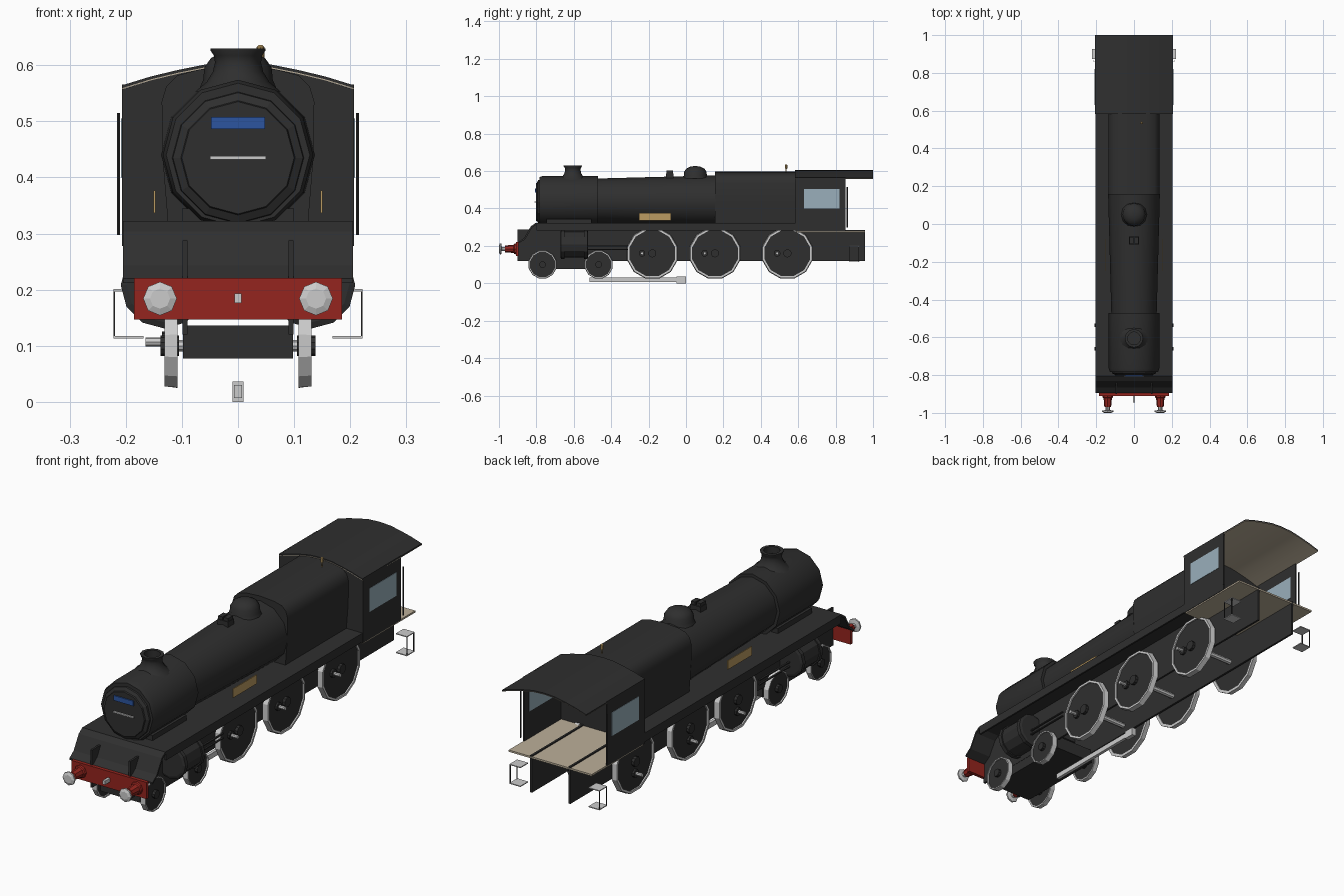
import bpy, bmesh
from math import sin, cos, pi, radians

if "Cube" in bpy.data.objects:
    bpy.data.objects.remove(bpy.data.objects["Cube"])


def material(name, *rgb):
    m = bpy.data.materials.new(name)
    m.diffuse_color = (*rgb, 1)
    m.use_nodes = True
    m.node_tree.nodes["Principled BSDF"].inputs["Base Color"].default_value = m.diffuse_color
    return m


BLACK = material("black_paint", 0.028, 0.028, 0.028)
RED = material("red_paint", 0.30, 0.018, 0.013)
BRASS = material("brass", 0.50, 0.33, 0.12)
CREAM = material("cream", 0.50, 0.43, 0.32)
BLUE = material("blue_plate", 0.025, 0.09, 0.35)
GLASS = material("glass", 0.32, 0.43, 0.50)
SIDES = ((-1, "left"), (1, "right"))


def finish(name, bm, mat, smooth=None):
    bmesh.ops.recalc_face_normals(bm, faces=bm.faces)
    me = bpy.data.meshes.new(name)
    bm.to_mesh(me)
    bm.free()
    ob = bpy.data.objects.new(name, me)
    bpy.context.collection.objects.link(ob)
    if mat:
        me.materials.append(mat)
    if smooth:
        bpy.ops.object.select_all(action='DESELECT')
        ob.select_set(True)
        bpy.context.view_layer.objects.active = ob
        bpy.ops.object.shade_smooth_by_angle(angle=radians(smooth))
    return ob


def prism(name, pts, axis, a, b, mat=BLACK, smooth=None):
    """Extrude a 2D outline along X (points are y,z) or Y (points are x,z)."""
    bm = bmesh.new()
    ends = [[bm.verts.new((t, p, q) if axis == 'X' else (p, t, q)) for p, q in pts] for t in (a, b)]
    for e in ends:
        bm.faces.new(e)
    n = len(pts)
    for i in range(n):
        j = (i + 1) % n
        bm.faces.new((ends[0][i], ends[0][j], ends[1][j], ends[1][i]))
    return finish(name, bm, mat, smooth)


def box(name, x, y, z, mat=BLACK):
    return prism(name, [(x[0], z[0]), (x[1], z[0]), (x[1], z[1]), (x[0], z[1])], 'Y', *y, mat)


def lathe(name, rings, n, axis, loc, mat=BLACK, ring=False, phase=0.0, smooth=None):
    """Loft rings of (radius, distance along axis, optional rise)."""
    bm = bmesh.new()
    loops = []
    for r, t, *rise in rings:
        dz = rise[0] if rise else 0
        loop = []
        for i in range(n):
            a = 2 * pi * i / n + phase
            u, v = r * sin(a), r * cos(a)
            p = {'X': (t, u, v), 'Y': (u, t, v), 'Z': (u, v, t)}[axis]
            loop.append(bm.verts.new((p[0] + loc[0], p[1] + loc[1], p[2] + loc[2] + dz)))
        loops.append(loop)
    pairs = list(zip(loops, loops[1:]))
    if ring:
        pairs.append((loops[-1], loops[0]))
    else:
        bm.faces.new(loops[0])
        bm.faces.new(loops[-1])
    for l0, l1 in pairs:
        for i in range(n):
            j = (i + 1) % n
            bm.faces.new((l0[i], l0[j], l1[j], l1[i]))
    return finish(name, bm, mat, smooth)


def mirrored(half):
    """Half outline from the lower right up to the centre line, completed on the left."""
    return half + [(-x, z) for x, z in reversed(half) if x > 0]


# Smokebox, door and boiler barrel
CZ = 0.44
lathe("smokebox", [(0.134, -0.47), (0.134, -0.765), (0.128, -0.783)], 12, 'Y', (0, 0, CZ), smooth=31)
lathe("smokebox_door", [(0.118, -0.78), (0.116, -0.79), (0.102, -0.797), (0.1, -0.803)], 12, 'Y', (0, 0, CZ - 0.005))
lathe("boiler", [(0.12, -0.48), (0.137, 0.16)], 12, 'Y', (0, 0, CZ), smooth=31)
box("door_plate", (-0.048, 0.048), (-0.808, -0.80), (0.486, 0.508), BLUE)
box("door_bar", (-0.05, 0.05), (-0.810, -0.80), (0.432, 0.438), None)
box("smokebox_saddle", (-0.1, 0.1), (-0.745, -0.505), (0.22, 0.345))

# Firebox with rounded shoulders
prism("firebox", mirrored([(0.125, 0.32), (0.134, 0.43), (0.136, 0.535), (0.128, 0.562),
                           (0.108, 0.582), (0.07, 0.592), (0, 0.597)]), 'Y', 0.155, 0.59, smooth=31)

# Boiler-top fittings
lathe("chimney", [(0.076, 0.553), (0.056, 0.57), (0.045, 0.588), (0.041, 0.605), (0.043, 0.617),
                  (0.049, 0.626), (0.049, 0.63), (0.034, 0.63), (0.034, 0.60)],
      12, 'Z', (0, -0.605, 0), smooth=40)
lathe("steam_dome", [(0.068, 0.56), (0.062, 0.574), (0.06, 0.596), (0.048, 0.613), (0.028, 0.623), (0.01, 0.626)],
      12, 'Z', (0, 0.05, 0), smooth=40)
box("top_feed", (-0.026, 0.026), (-0.108, -0.066), (0.56, 0.588))
for s, side in SIDES:
    box("top_feed_cap_" + side, (s * 0.003, s * 0.024), (-0.105, -0.069), (0.588, 0.602))
lathe("whistle", [(0.003, 0.59), (0.003, 0.612), (0.007, 0.614), (0.007, 0.632), (0.003, 0.636)],
      8, 'Z', (0.04, 0.535, 0), BRASS)

# Running board with sloping front, and its valances
prism("running_board", [(0.59, 0.322), (-0.805, 0.322), (-0.83, 0.304), (-0.865, 0.243), (-0.895, 0.22),
                        (-0.895, 0.212), (-0.86, 0.235), (-0.823, 0.298), (-0.80, 0.314), (0.59, 0.314)],
      'X', -0.205, 0.205)
for s, side in SIDES:
    box("valance_" + side, (s * 0.197, s * 0.205), (-0.80, 0.59), (0.283, 0.32))
    prism("main_frame_" + side, [(-0.9, 0.12), (-0.9, 0.288), (-0.84, 0.288), (-0.80, 0.316), (0.59, 0.316),
                                 (0.59, 0.285), (0.957, 0.285), (0.957, 0.12)], 'X', s * 0.09, s * 0.099)
    box("name_plate_" + side, (s * 0.147, s * 0.151), (-0.25, -0.08), (0.337, 0.377), BRASS)

    # Cylinders and slide bars
    lathe("cylinder_" + side, [(0.066, -0.672), (0.077, -0.668), (0.077, -0.65), (0.071, -0.65), (0.071, -0.545),
                               (0.077, -0.545), (0.077, -0.527), (0.066, -0.523)],
          12, 'Y', (s * 0.132, 0, 0.208))
    for z in (0.178, 0.198):
        box("slide_bar_" + side, (s * 0.14, s * 0.148), (-0.53, -0.31), (z, z + 0.005))

    # Cab side, window, handrail and step
    box("cab_side_" + side, (s * 0.201, s * 0.207), (0.585, 0.852), (0.278, 0.566))
    box("cab_window_" + side, (s * 0.1995, s * 0.2085), (0.63, 0.82), (0.40, 0.505), GLASS)
    lathe("cab_handrail_" + side, [(0.003, 0.297), (0.003, 0.515)], 6, 'Z', (s * 0.213, 0.862, 0))
    for z in (0.115, 0.199):
        box("cab_step_" + side, (s * 0.168, s * 0.222), (0.873, 0.927), (z - 0.002, z + 0.002), None)
    for y in (0.876, 0.924):
        box("step_hanger_" + side, (s * 0.219, s * 0.222), (y - 0.002, y + 0.002), (0.115, 0.2))

    # Buffers
    lathe("buffer_stock_" + side, [(0.03, -0.905), (0.027, -0.918), (0.022, -0.922), (0.018, -0.968)],
          8, 'Y', (s * 0.139, 0, 0.184), RED)
    lathe("buffer_head_" + side, [(0.011, -0.96), (0.011, -0.985), (0.03, -0.988), (0.03, -0.995), (0.018, -1.0)],
          8, 'Y', (s * 0.139, 0, 0.184), None)

# Cab front, roof and floor
arc = [(0.207, 0.563), (0.155, 0.579), (0.105, 0.591), (0.055, 0.601), (0, 0.604)]
prism("cab_front", mirrored([(0.203, 0.278)] + [(x * 0.98, z - 0.005) for x, z in arc]), 'Y', 0.585, 0.593)


def roof_sheet(name, top, bottom, mat):
    full = mirrored(arc)
    prism(name, [(x, z + top) for x, z in full] + [(x, z + bottom) for x, z in reversed(full)],
          'Y', 0.583, 1.0, mat, 31)


roof_sheet("cab_roof", 0.001, -0.004, BLACK)
roof_sheet("cab_ceiling", -0.004, -0.006, CREAM)
box("cab_floor", (-0.205, 0.205), (0.592, 0.957), (0.272, 0.28), CREAM)

# Buffer beam and coupling hook
box("buffer_beam", (-0.185, 0.185), (-0.91, -0.895), (0.147, 0.221), RED)
box("coupling_hook", (-0.006, 0.006), (-0.945, -0.905), (0.176, 0.193), None)


def wheel(name, s, y, z, r, hub):
    """Grey tyre, black centre and hub, on one side."""
    lathe(name + "_tyre", [(r * 0.9, s * 0.108), (r, s * 0.108), (r * 0.975, s * 0.131), (r * 0.9, s * 0.131)],
          12, 'X', (0, y, z), None, ring=True, phase=pi / 12)
    lathe(name + "_centre", [(r * 0.905, s * 0.113), (r * 0.905, s * 0.125)], 12, 'X', (0, y, z), phase=pi / 12)
    lathe(name + "_hub", [(hub, s * 0.105), (hub, s * 0.138)], 10, 'X', (0, y, z))


# Driving wheels with quartered crank pins
for k, y in enumerate((-0.18, 0.155, 0.542), 1):
    lathe(f"driving_axle_{k}", [(0.012, -0.11), (0.012, 0.11)], 8, 'X', (0, y, 0.16), None)
    for s, side in SIDES:
        wheel(f"driving_wheel_{k}_{side}", s, y, 0.16, 0.14, 0.022)
        dy, dz = (-0.055, 0) if s > 0 else (0, -0.053)
        lathe(f"crank_boss_{k}_{side}", [(0.018, s * 0.12), (0.018, s * 0.135)], 10, 'X', (0, y + dy, 0.16 + dz))
        lathe(f"crank_pin_{k}_{side}", [(0.008, s * 0.12), (0.008, s * 0.165)], 8, 'X', (0, y + dy, 0.16 + dz), None)

# Leading bogie
box("bogie_frame", (-0.098, 0.098), (-0.83, -0.40), (0.077, 0.136))
for k, y in enumerate((-0.767, -0.467), 1):
    lathe(f"bogie_axle_{k}", [(0.01, -0.11), (0.01, 0.11)], 8, 'X', (0, y, 0.1), None)
    for s, side in SIDES:
        wheel(f"bogie_wheel_{k}_{side}", s, y, 0.1, 0.077, 0.018)

# Low rod under the frames
box("under_rod", (-0.007, 0.007), (-0.515, -0.04), (0.007, 0.03), None)
box("under_rod_end", (-0.01, 0.01), (-0.05, 0.0), (0.0, 0.036), None)
